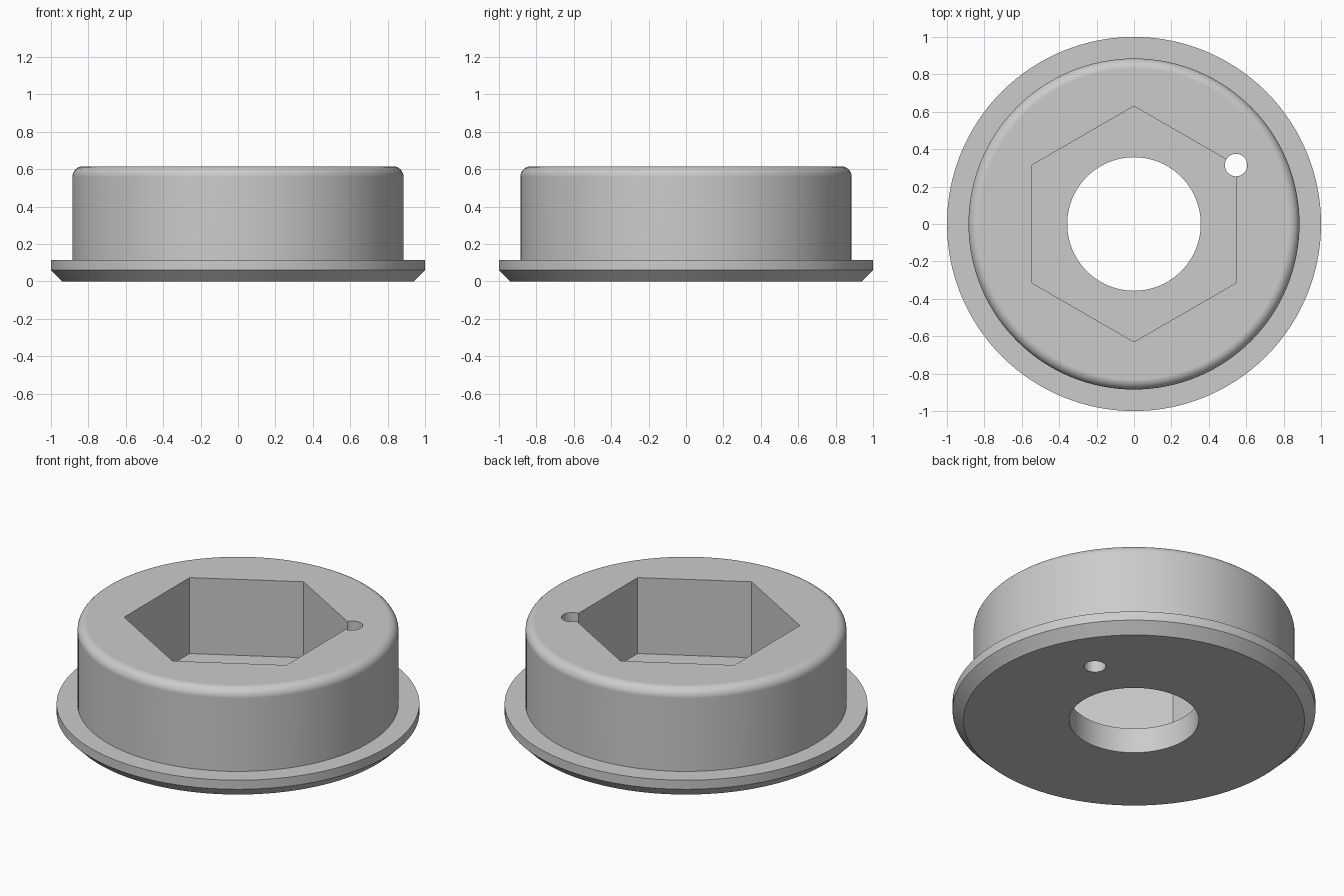
import bpy, bmesh, math

if "Cube" in bpy.data.objects:
    bpy.data.objects.remove(bpy.data.objects["Cube"])

SEGMENTS = 128
TOP = 0.615          # overall height
POCKET_FLOOR = 0.153 # floor of the hexagonal pocket


def add_object(name, bm):
    bmesh.ops.recalc_face_normals(bm, faces=bm.faces)
    mesh = bpy.data.meshes.new(name)
    bm.to_mesh(mesh)
    bm.free()
    obj = bpy.data.objects.new(name, mesh)
    bpy.context.collection.objects.link(obj)
    return obj


def lathe(name, profile, sides):
    """Closed solid of revolution from (radius, z) rings, capped at both ends."""
    bm = bmesh.new()
    rings = [[bm.verts.new((r * math.cos(math.tau * i / sides),
                            r * math.sin(math.tau * i / sides), z))
              for i in range(sides)] for r, z in profile]
    for low, high in zip(rings, rings[1:]):
        for i in range(sides):
            j = (i + 1) % sides
            bm.faces.new((low[i], low[j], high[j], high[i]))
    bm.faces.new(rings[0])
    bm.faces.new(rings[-1])
    return add_object(name, bm)


def prism(name, radius, sides, z0, z1, x=0, y=0, turn=0):
    """Straight-sided cutter."""
    obj = lathe(name, [(radius, z0), (radius, z1)], sides)
    obj.location = (x, y, 0)
    obj.rotation_euler.z = turn
    obj.hide_render = True
    return obj


# Flanged body: chamfered flange below, rounded rim on top
fillet = 0.055
profile = [(0.94, 0), (1.0, 0.06), (1.0, 0.115), (0.885, 0.115)]
for k in range(9):
    a = math.pi / 2 * k / 8
    profile.append((0.885 - fillet + fillet * math.cos(a),
                    TOP - fillet + fillet * math.sin(a)))
body = lathe("flanged_body", profile, SEGMENTS)

# Cutters: hexagonal pocket, centre bore, small hole at one pocket corner
cutters = [
    prism("hex_pocket_cutter", 0.63, 6, POCKET_FLOOR, 1, turn=math.pi / 6),
    prism("centre_bore_cutter", 0.357, 96, -0.5, 0.4),
    prism("corner_hole_cutter", 0.06, 48, -0.5, 1,
          x=0.63 * math.cos(math.pi / 6), y=0.315, turn=0.02),
]
bpy.context.view_layer.update()
bpy.ops.object.select_all(action='DESELECT')
body.select_set(True)
bpy.context.view_layer.objects.active = body
for cutter in cutters:
    mod = body.modifiers.new(cutter.name, 'BOOLEAN')
    mod.operation = 'DIFFERENCE'
    mod.solver = 'EXACT'
    mod.object = cutter
    bpy.ops.object.modifier_apply(modifier=mod.name)
for cutter in cutters:
    bpy.data.objects.remove(cutter)

# Plain grey finish, smooth round walls with crisp edges
grey = bpy.data.materials.new("plain grey")
grey.diffuse_color = (0.6, 0.6, 0.6, 1)
grey.use_nodes = True
grey.node_tree.nodes["Principled BSDF"].inputs["Base Color"].default_value = grey.diffuse_color
body.data.materials.clear()
body.data.materials.append(grey)
bpy.ops.object.shade_smooth_by_angle(angle=math.radians(30))
weighted = body.modifiers.new("flat_face_normals", 'WEIGHTED_NORMAL')
weighted.keep_sharp = True
